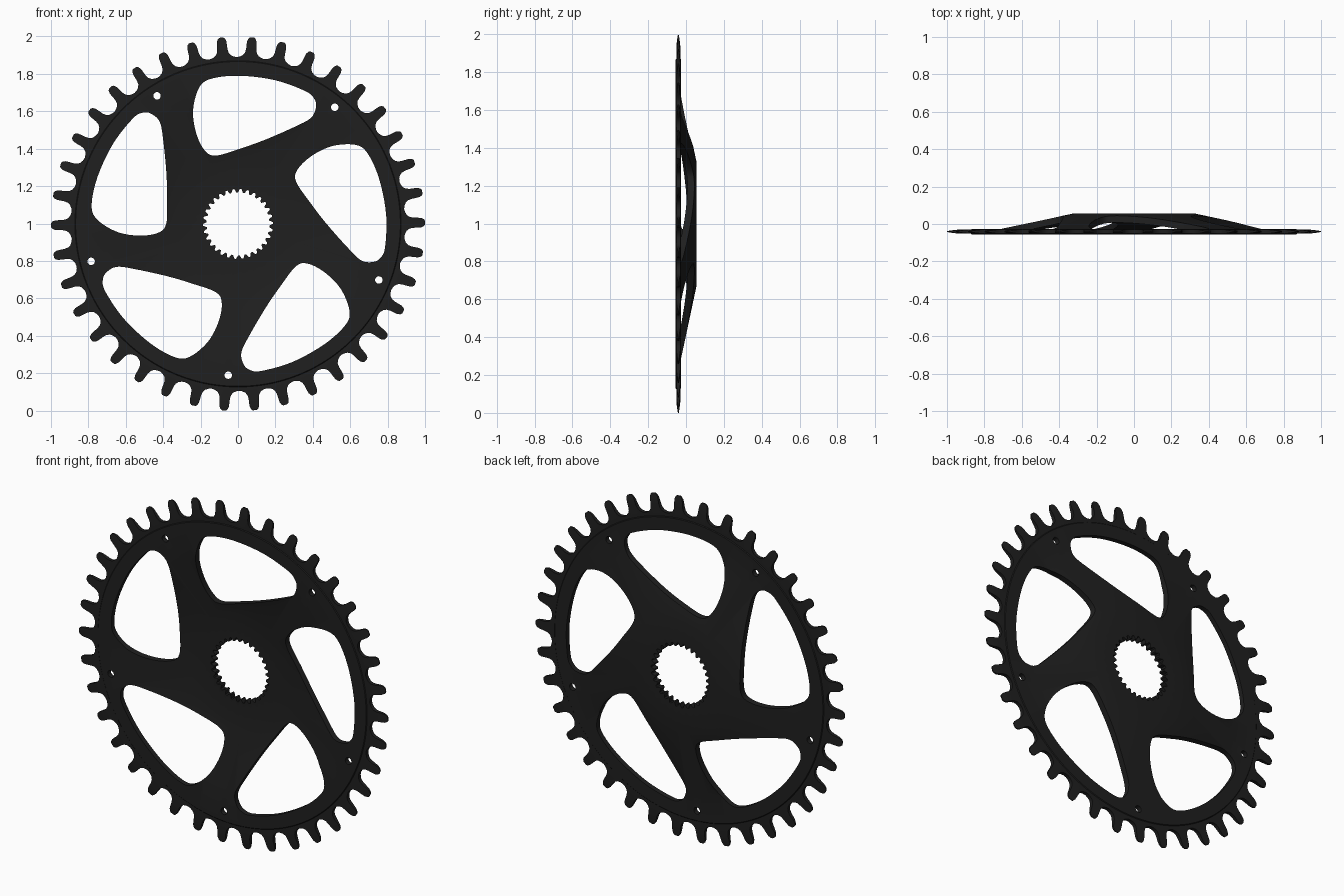
import bpy, bmesh, math
from mathutils import Vector, Matrix

if "Cube" in bpy.data.objects:
    bpy.data.objects.remove(bpy.data.objects["Cube"])

TEETH, ARMS, SPLINES = 38, 5, 30
CENTRE_Z = 0.998

black = bpy.data.materials.new("satin_black")
black.use_nodes = True
black.diffuse_color = (0.014, 0.014, 0.014, 1)
bsdf = next(n for n in black.node_tree.nodes if n.type == 'BSDF_PRINCIPLED')
bsdf.inputs["Base Color"].default_value = black.diffuse_color
bsdf.inputs["Roughness"].default_value = 0.6


def add_object(name, bm):
    bmesh.ops.recalc_face_normals(bm, faces=bm.faces)
    mesh = bpy.data.meshes.new(name)
    bm.to_mesh(mesh)
    bm.free()
    ob = bpy.data.objects.new(name, mesh)
    ob.location.z = CENTRE_Z
    bpy.context.collection.objects.link(ob)
    mesh.materials.append(black)
    return ob


def lathe(profile, segments):
    """Closed (radius, y) section turned about the y axis."""
    bm = bmesh.new()
    verts = [bm.verts.new((r, y, 0)) for r, y in profile]
    edges = [bm.edges.new((verts[i - 1], verts[i])) for i in range(len(verts))]
    bmesh.ops.spin(bm, geom=verts + edges, cent=(0, 0, 0), axis=(0, 1, 0),
                   angle=math.tau, steps=segments)
    bmesh.ops.remove_doubles(bm, verts=bm.verts, dist=1e-5)
    return bm


def prism(bm, outline, turn=0.0):
    """Cutter through the whole depth; turn is counterclockwise from the front."""
    rot = Matrix.Rotation(-turn, 3, 'Y')
    near = [bm.verts.new(rot @ Vector((x, -0.2, z))) for x, z in outline]
    far = [bm.verts.new(rot @ Vector((x, 0.2, z))) for x, z in outline]
    bm.faces.new(near)
    bm.faces.new(far[::-1])
    n = len(near)
    for i in range(n):
        j = (i + 1) % n
        bm.faces.new((near[j], near[i], far[i], far[j]))


def smooth_loop(points, steps=5):
    """Closed Catmull-Rom curve through the points."""
    pts = [Vector(p) for p in points]
    n, out = len(pts), []
    for i in range(n):
        a, b, c, d = (pts[(i + k) % n] for k in (-1, 0, 1, 2))
        for s in range(steps):
            t = s / steps
            out.append(0.5 * (2 * b + (c - a) * t + (2 * a - 5 * b + 4 * c - d) * t ** 2
                              + (3 * b - a - 3 * c + d) * t ** 3))
    return out


def circle(radius, cx=0, cz=0, n=20):
    return [(cx + radius * math.cos(math.tau * i / n),
             cz + radius * math.sin(math.tau * i / n)) for i in range(n)]


# Dished body: flat hub, sloping arms, rim and thinner tapered tooth band
section = [
    (0.12, 0.055), (0.33, 0.055), (0.71, -0.026), (0.868, -0.026),
    (0.872, -0.030), (0.94, -0.030), (0.975, -0.034), (1.0, -0.038),
    (1.0, -0.043), (0.975, -0.047), (0.94, -0.051), (0.872, -0.051),
    (0.868, -0.055), (0.68, -0.055), (0.33, 0.018), (0.12, 0.018),
]
chainring = add_object("chainring", lathe(section, TEETH * 5))

# Cutters
cut = bmesh.new()

# Rounded gullets between the teeth
half = [(0.016, 0.895), (0.033, 0.903), (0.044, 0.916), (0.050, 0.935),
        (0.053, 0.96), (0.056, 0.978), (0.063, 0.991), (0.073, 0.9985), (0.08, 1.03)]
gullet = [(-x, z) for x, z in reversed(half)] + [(0, 0.892)] + half
for i in range(TEETH):
    prism(cut, gullet, math.tau * i / TEETH + math.radians(0.4))

# Windows between the swept arms, and bolt holes in the rim
window = smooth_loop([
    (-0.24, 0.61), (-0.207, 0.73), (-0.14, 0.777), (0.01, 0.792), (0.20, 0.768),
    (0.36, 0.71), (0.407, 0.67), (0.417, 0.625), (0.39, 0.567), (0.305, 0.52),
    (0.145, 0.45), (0.01, 0.402), (-0.12, 0.365), (-0.18, 0.395), (-0.225, 0.49)])
bolt_hole = circle(0.02, -0.433, 0.685)
for i in range(ARMS):
    prism(cut, window, math.tau * i / ARMS)
    prism(cut, bolt_hole, math.tau * i / ARMS)

# Splined bore
bore = []
for i in range(SPLINES * 4):
    r = 0.187 if i % 4 < 2 else 0.168
    a = math.tau * i / (SPLINES * 4)
    bore.append((r * math.cos(a), r * math.sin(a)))
prism(cut, bore)

cutter = add_object("cutter", cut)
cutter.hide_render = True

# Cut the body, then drop the cutter
mod = chainring.modifiers.new("cut", 'BOOLEAN')
mod.operation = 'DIFFERENCE'
mod.solver = 'EXACT'
mod.object = cutter
bpy.ops.object.select_all(action='DESELECT')
bpy.context.view_layer.objects.active = chainring
chainring.select_set(True)
bpy.ops.object.modifier_apply(modifier=mod.name)
bpy.data.objects.remove(cutter)
bpy.ops.object.shade_smooth_by_angle(angle=math.radians(25))
